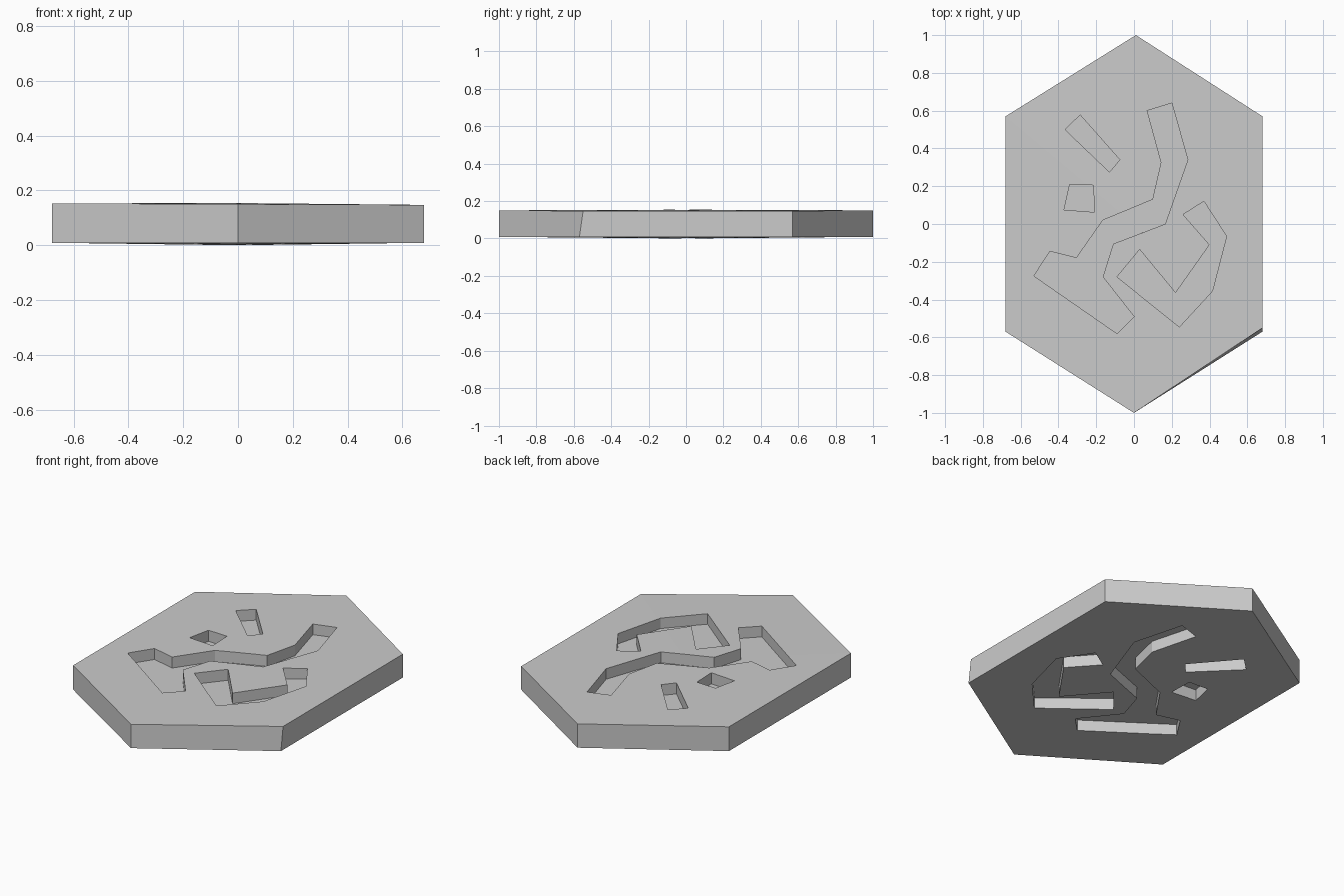
import bpy, bmesh

if "Cube" in bpy.data.objects:
    bpy.data.objects.remove(bpy.data.objects["Cube"])

# Hexagon outline (top view), and the carved shapes
HEX = [(0.01, 1.0), (-0.68, 0.57), (-0.68, -0.57), (0, -1.0), (0.68, -0.57), (0.68, 0.57)]
SHAPES = {
    "short_bar": [(-.365, .50), (-.285, .577), (-.075, .34), (-.13, .275)],
    "small_block": [(-.34, .21), (-.215, .205), (-.21, .063), (-.37, .075)],
    "winding_groove": [(.07, .60), (.20, .64), (.285, .34), (.165, 0), (-.11, -.105),
                       (-.165, -.28), (0, -.49), (-.09, -.58), (-.53, -.275), (-.445, -.145),
                       (-.305, -.18), (-.165, .02), (.10, .13), (.145, .325)],
    "hooked_groove": [(-.09, -.28), (.03, -.135), (.22, -.365), (.40, -.11), (.26, .05),
                      (.37, .12), (.49, -.065), (.415, -.355), (.24, -.545)],
}


def add_object(name, bm):
    bmesh.ops.recalc_face_normals(bm, faces=bm.faces)
    mesh = bpy.data.meshes.new(name)
    bm.to_mesh(mesh)
    bm.free()
    obj = bpy.data.objects.new(name, mesh)
    bpy.context.collection.objects.link(obj)
    return obj


def prism(name, outline, z0, z1):
    bm = bmesh.new()
    face = bm.faces.new([bm.verts.new((x, y, z0)) for x, y in outline])
    up = bmesh.ops.extrude_face_region(bm, geom=[face])["geom"]
    bmesh.ops.translate(bm, vec=(0, 0, z1 - z0),
                        verts=[v for v in up if isinstance(v, bmesh.types.BMVert)])
    return add_object(name, bm)


# Slab: hexagon with very slightly crowned top and bottom
bm = bmesh.new()
low = [bm.verts.new((x, y, 0.009)) for x, y in HEX]
high = [bm.verts.new((x, y, 0.15 - 0.004 * x)) for x, y in HEX]
high[4].co.y = -0.55
c_low, c_high = bm.verts.new((0, 0, 0.0)), bm.verts.new((0, 0, 0.154))
for i in range(6):
    j = (i + 1) % 6
    bm.faces.new((low[i], low[j], high[j], high[i]))
    bm.faces.new((high[i], high[j], c_high))
    bm.faces.new((low[j], low[i], c_low))
slab = add_object("hexagonal_tablet", bm)

# Carve each shape into both faces, leaving a thin floor between
cutters = []
for name, outline in SHAPES.items():
    for side, z0, z1 in (("top", 0.088, 0.3), ("bottom", -0.2, 0.07)):
        cutter = prism(f"{name}_{side}_cutter", outline, z0, z1)
        cutter.hide_render = True
        mod = slab.modifiers.new(cutter.name, "BOOLEAN")
        mod.operation, mod.solver, mod.object = "DIFFERENCE", "EXACT", cutter
        cutters.append(cutter)

# Bake the carving and drop the cutters
bpy.context.view_layer.update()
deps = bpy.context.evaluated_depsgraph_get()
carved = bpy.data.meshes.new_from_object(slab.evaluated_get(deps))
slab.modifiers.clear()
slab.data = carved
for cutter in cutters:
    bpy.data.objects.remove(cutter)
